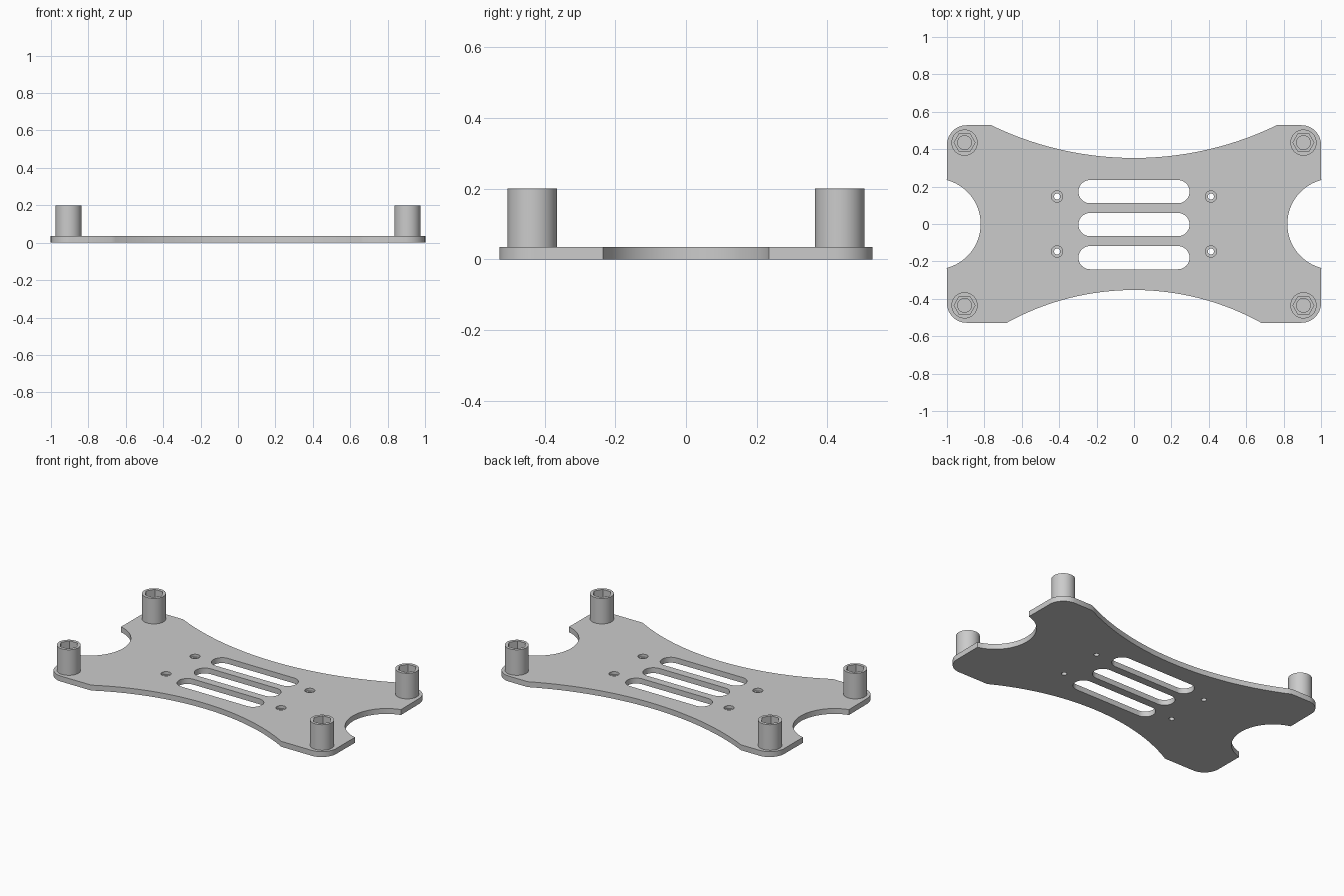
import bpy, bmesh
from math import pi, sin, cos, asin, radians
from mathutils import Vector

cube = bpy.data.objects.get("Cube")
if cube:
    bpy.data.objects.remove(cube, do_unlink=True)

grey = bpy.data.materials.new("plain grey")
grey.use_nodes = True
grey.diffuse_color = (0.6, 0.6, 0.6, 1)
grey.node_tree.nodes["Principled BSDF"].inputs["Base Color"].default_value = (0.6, 0.6, 0.6, 1)

THICK, TOP = 0.035, 0.2
HALF_X, HALF_Y = 1.0, 0.528


def arc(cx, cy, r, a0, a1, n=32):
    return [(cx + r * cos(a0 + (a1 - a0) * i / n),
             cy + r * sin(a0 + (a1 - a0) * i / n)) for i in range(n + 1)]


def circle(cx, cy, r, n=48):
    return arc(cx, cy, r, 0, 2 * pi, n)[:-1]


def slot(cy, half_len, r):
    c = half_len - r
    return arc(c, cy, r, -pi / 2, pi / 2) + arc(-c, cy, r, pi / 2, 3 * pi / 2)


def prism(name, pts, z0, z1):
    """Extrude a flat outline between two heights."""
    bm = bmesh.new()
    face = bm.faces.new([bm.verts.new((x, y, z0)) for x, y in pts])
    ext = bmesh.ops.extrude_face_region(bm, geom=[face])
    moved = [g for g in ext["geom"] if isinstance(g, bmesh.types.BMVert)]
    bmesh.ops.translate(bm, verts=moved, vec=Vector((0, 0, z1 - z0)))
    bmesh.ops.recalc_face_normals(bm, faces=bm.faces)
    mesh = bpy.data.meshes.new(name)
    bm.to_mesh(mesh)
    bm.free()
    mesh.materials.append(grey)
    ob = bpy.data.objects.new(name, mesh)
    bpy.context.collection.objects.link(ob)
    return ob


def finish(ob, cutters):
    """Cut the openings, apply them, and shade the curved walls."""
    bpy.ops.object.select_all(action="DESELECT")
    ob.select_set(True)
    bpy.context.view_layer.objects.active = ob
    for cutter in cutters:
        mod = ob.modifiers.new("cut", "BOOLEAN")
        mod.operation, mod.solver, mod.object = "DIFFERENCE", "EXACT", cutter
        bpy.ops.object.modifier_apply(modifier=mod.name)
        bpy.data.objects.remove(cutter, do_unlink=True)
    bpy.ops.object.shade_smooth_by_angle(angle=radians(30))


def long_edge(half_chord, sign):
    """Shallow concave arc along the front (-1) or back (1) edge."""
    sag = HALF_Y - 0.353
    r = (half_chord ** 2 + sag ** 2) / (2 * sag)
    a = asin(half_chord / r)
    mid = -sign * pi / 2
    return arc(0, sign * (0.353 + r), r, mid + a, mid - a, 48)


# Plate outline, counter-clockwise from the front left corner
R = 0.105
BITE_R, BITE_X = 0.243, 1.063
bite = asin(0.235 / BITE_R)
cx, cy = HALF_X - R, HALF_Y - R
outline = (arc(cx, -cy, R, -pi / 2, 0)
           + arc(BITE_X, 0, BITE_R, pi + bite, pi - bite, 48)
           + arc(cx, cy, R, 0, pi / 2)
           + long_edge(0.763, 1)
           + arc(-cx, cy, R, pi / 2, pi)
           + arc(-BITE_X, 0, BITE_R, bite, -bite, 48)
           + arc(-cx, -cy, R, pi, 3 * pi / 2)
           + long_edge(0.68, -1))
plate = prism("base_plate", outline, 0, THICK)

# Vent slots and counterbored screw holes
cutters = [prism("slot_cutter", slot(y, 0.297, 0.062), -0.1, 0.1)
           for y in (-0.18, -0.003, 0.173)]
for sx in (-1, 1):
    for sy in (-1, 1):
        x, y = sx * 0.411, sy * 0.147
        cutters.append(prism("hole_cutter", circle(x, y, 0.016), -0.1, 0.1))
        cutters.append(prism("bore_cutter", circle(x, y, 0.03), THICK / 2, 0.1))
finish(plate, cutters)

# Corner posts with a hexagonal pocket above a round blind hole
for sx, side in ((1, "left"), (-1, "right")):
    for sy, end in ((-1, "front"), (1, "back")):
        x, y = sx * 0.906, sy * 0.435
        post = prism(f"post_{end}_{side}", circle(x, y, 0.07, 64), THICK / 2, TOP)
        finish(post, [
            prism("hex_cutter", circle(x, y, 0.056, 6), TOP - 0.07, TOP + 0.1),
            prism("bore_cutter", circle(x, y, 0.037), THICK, TOP + 0.1)])
